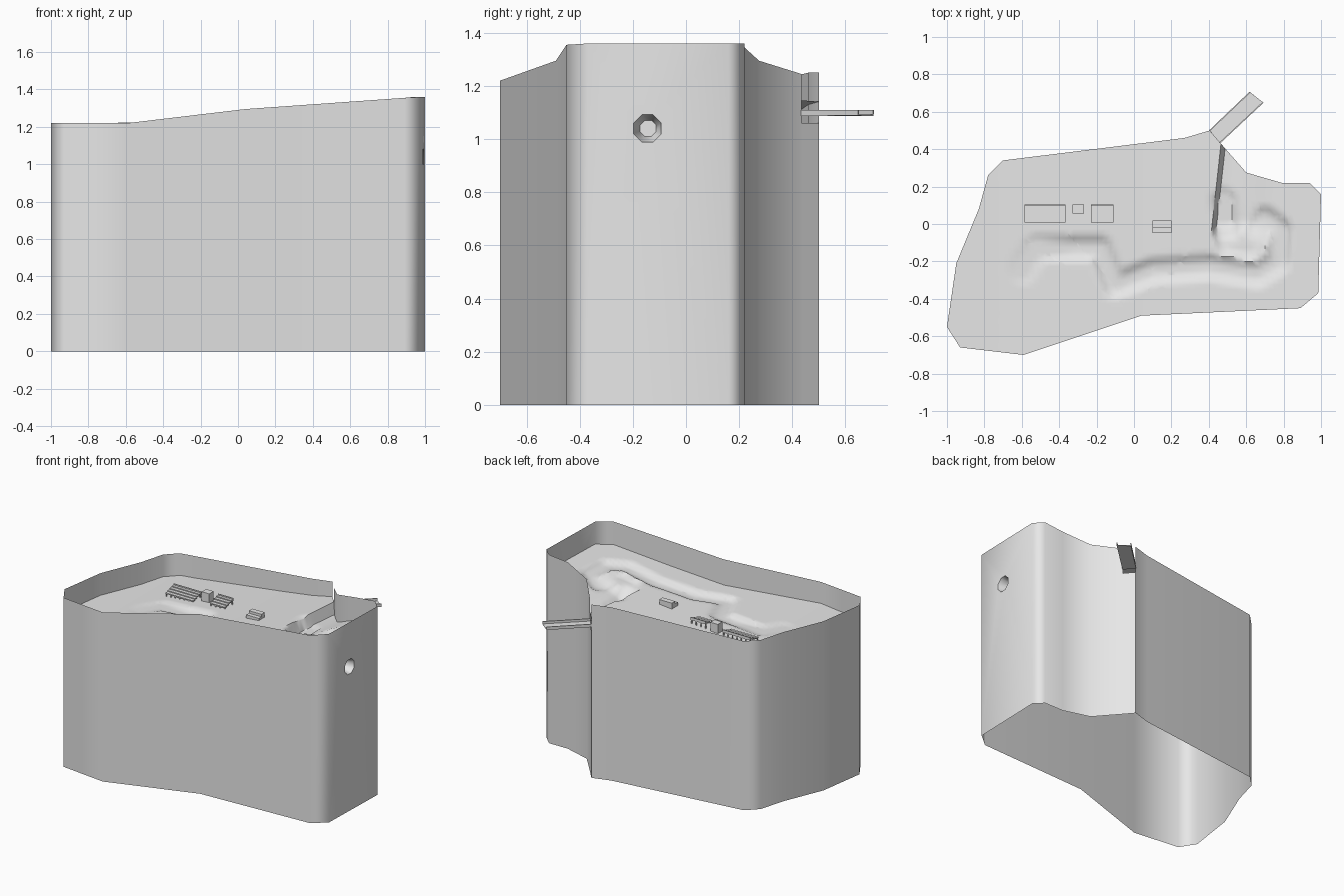
import bpy, bmesh, math
from mathutils import Vector

if "Cube" in bpy.data.objects:
    bpy.data.objects.remove(bpy.data.objects["Cube"])

grey = bpy.data.materials.new("plain grey")
grey.use_nodes = True
grey.diffuse_color = (0.8, 0.8, 0.8, 1)
grey.node_tree.nodes["Principled BSDF"].inputs["Base Color"].default_value = (0.8, 0.8, 0.8, 1)

# Plateau outline, anticlockwise: x, y, rim height
outline = [(-1, -.55, 1.22), (-.93, -.66, 1.22), (-.59, -.7, 1.22), (.04, -.49, 1.295),
           (.89, -.45, 1.355), (.985, -.37, 1.36), (1, .16, 1.36), (.94, .22, 1.36),
           (.79, .22, 1.345), (.6, .275, 1.295), (.46, .435, 1.245), (.405, .5, 1.25),
           (.27, .46, 1.25), (-.7, .34, 1.22), (-.78, .26, 1.22), (-.83, .08, 1.22),
           (-.95, -.21, 1.22)]
HOLE_PANEL, SLOT_PANEL = 5, 10
SLOT_Z = 1.06


def finish(bm, name, smooth=None):
    me = bpy.data.meshes.new(name)
    bm.to_mesh(me)
    bm.free()
    ob = bpy.data.objects.new(name, me)
    bpy.context.scene.collection.objects.link(ob)
    me.materials.append(grey)
    if smooth:
        bpy.ops.object.select_all(action='DESELECT')
        ob.select_set(True)
        bpy.context.view_layer.objects.active = ob
        bpy.ops.object.shade_smooth_by_angle(angle=math.radians(smooth))
    return ob


def add_box(bm, x, y, z, sx, sy, sz):
    """Box centred on x, y and standing on z."""
    made = bmesh.ops.create_cube(bm, size=1)["verts"]
    for v in made:
        v.co = Vector((x + v.co.x * sx, y + v.co.y * sy, z + (v.co.z + .5) * sz))


def loop_edges(bm, verts):
    return [bm.edges.new((a, b)) for a, b in zip(verts, verts[1:] + verts[:1])]


def smoothstep(t):
    t = min(max(t, 0), 1)
    return t * t * (3 - 2 * t)


# Outer wall, open below, with a drain recess on one side and a slot at the back
bm = bmesh.new()
for i, a in enumerate(outline):
    b = outline[(i + 1) % len(outline)]
    za, zb = (SLOT_Z, SLOT_Z) if i == SLOT_PANEL else (a[2], b[2])
    quad = [bm.verts.new(p) for p in
            ((a[0], a[1], 0), (b[0], b[1], 0), (b[0], b[1], zb), (a[0], a[1], za))]
    if i != HOLE_PANEL:
        bm.faces.new(quad)
        continue
    along = Vector((b[0] - a[0], b[1] - a[1], 0)).normalized()
    inward = Vector((-along.y, along.x, 0))
    centre = Vector(a[:2] + (0,)) + along * .225 + Vector((0, 0, 1.04))

    def ring(radius, depth):
        return [bm.verts.new(centre + inward * depth + radius *
                             (along * math.cos(t) + Vector((0, 0, math.sin(t)))))
                for t in (math.radians(22.5 + 45 * k) for k in range(8))]
    outer, inner = ring(.056, 0), ring(.033, .08)
    bmesh.ops.triangle_fill(bm, use_beauty=True, normal=-inward,
                            edges=loop_edges(bm, quad) + loop_edges(bm, outer))
    for k in range(8):
        bm.faces.new((outer[k], outer[k - 1], inner[k - 1], inner[k]))
    bm.faces.new(inner)
bmesh.ops.remove_doubles(bm, verts=bm.verts, dist=.0005)
wall = finish(bm, "outer_wall", 62)
wall.modifiers.new("even shading", 'WEIGHTED_NORMAL').keep_sharp = True

# Ground: gentle slope, a sunken basin by the slot and a winding stream bed
slope = [(-1, 1.05), (-.6, 1.065), (.04, 1.11), (.45, 1.145), (1, 1.2)]
stream = [Vector(p) for p in ((.48, .12), (.5, -.1), (.62, -.13), (.7, .03), (.78, -.03),
                              (.77, -.2), (.66, -.27), (.4, -.23), (.1, -.25), (-.1, -.33),
                              (-.18, -.13), (-.52, -.13), (-.6, -.25))]


def cliff_x(y):
    return .41 + .11 * (y + .07)


def ground(x, y):
    z = slope[0][1]
    for (x0, z0), (x1, z1) in zip(slope, slope[1:]):
        if x >= x0:
            z = z0 + (z1 - z0) * (x - x0) / (x1 - x0)
    away = x - cliff_x(y)
    if away > 0 and y > -.1:
        basin = 1.07 + (z - 1.07) * smoothstep((away - .03) / .35)
        basin = z + (basin - z) * smoothstep((y + .1) / .12)
        z += (basin - z) * min(away / .025, 1)
    p, near = Vector((x, y)), 9
    for a, b in zip(stream, stream[1:]):
        t = min(max((p - a).dot(b - a) / (b - a).length_squared, 0), 1)
        near = min(near, (p - a.lerp(b, t)).length)
    return max(z - .025 * smoothstep((.075 - near) / .045), 1.06)


bm = bmesh.new()
bm.faces.new([bm.verts.new((x, y, 0)) for x, y, _ in outline])
bmesh.ops.triangulate(bm, faces=bm.faces[:])


def cut(co, no):
    bmesh.ops.bisect_plane(bm, geom=bm.verts[:] + bm.edges[:] + bm.faces[:],
                           plane_co=co, plane_no=no, dist=1e-5)


for offset in (0, .025):
    cut((cliff_x(0) + offset, 0, 0), (1, -.11, 0))
for k in range(-39, 40):
    cut((k * .025, 0, 0), (1, 0, 0))
    if -28 < k < 20:
        cut((0, k * .025, 0), (0, 1, 0))
for v in bm.verts:
    v.co.z = ground(v.co.x, v.co.y)
finish(bm, "ground", 40)

# Spout: open channel leading out from the slot
bm = bmesh.new()
ends = [((.46, .435), (.405, .5)), ((.69, .65), (.62, .705))]
section = [[(r[0], r[1], 1.11), (r[0], r[1], 1.09), (l[0], l[1], 1.09), (l[0], l[1], 1.11)]
           for r, l in ends]
near, far = [[bm.verts.new(p) for p in s] for s in section]
for k in range(3):
    bm.faces.new((near[k], near[k + 1], far[k + 1], far[k]))
spout = finish(bm, "spout")
shell = spout.modifiers.new("thickness", 'SOLIDIFY')
shell.thickness = .006
shell.offset = 0

# Stepped stands on short posts
for name, x, width in (("long_stand", -.475, .22), ("short_stand", -.17, .12)):
    bm = bmesh.new()
    z = ground(x, .055)
    for row in range(4):
        add_box(bm, x, .02 + row * .024, z + .012 + row * .007, width, .025, .008)
    count = round(width / .04)
    for k in range(count + 1):
        px = x + (k / count - .5) * (width - .008)
        for py, h in ((.015, .015), (.098, .036)):
            add_box(bm, px, py, z - .015, .006, .006, h + .015)
    add_box(bm, x, .102, z + .03, width, .005, .02)
    finish(bm, name)

# Kiosk between the stands, and a low hut with a lower front
bm = bmesh.new()
add_box(bm, -.298, .08, ground(-.298, .08) - .01, .06, .05, .075)
finish(bm, "kiosk")
bm = bmesh.new()
hut_z = ground(.15, 0) - .01
add_box(bm, .15, 0, hut_z, .1, .038, .048)
add_box(bm, .15, -.034, hut_z, .1, .03, .03)
finish(bm, "hut")
